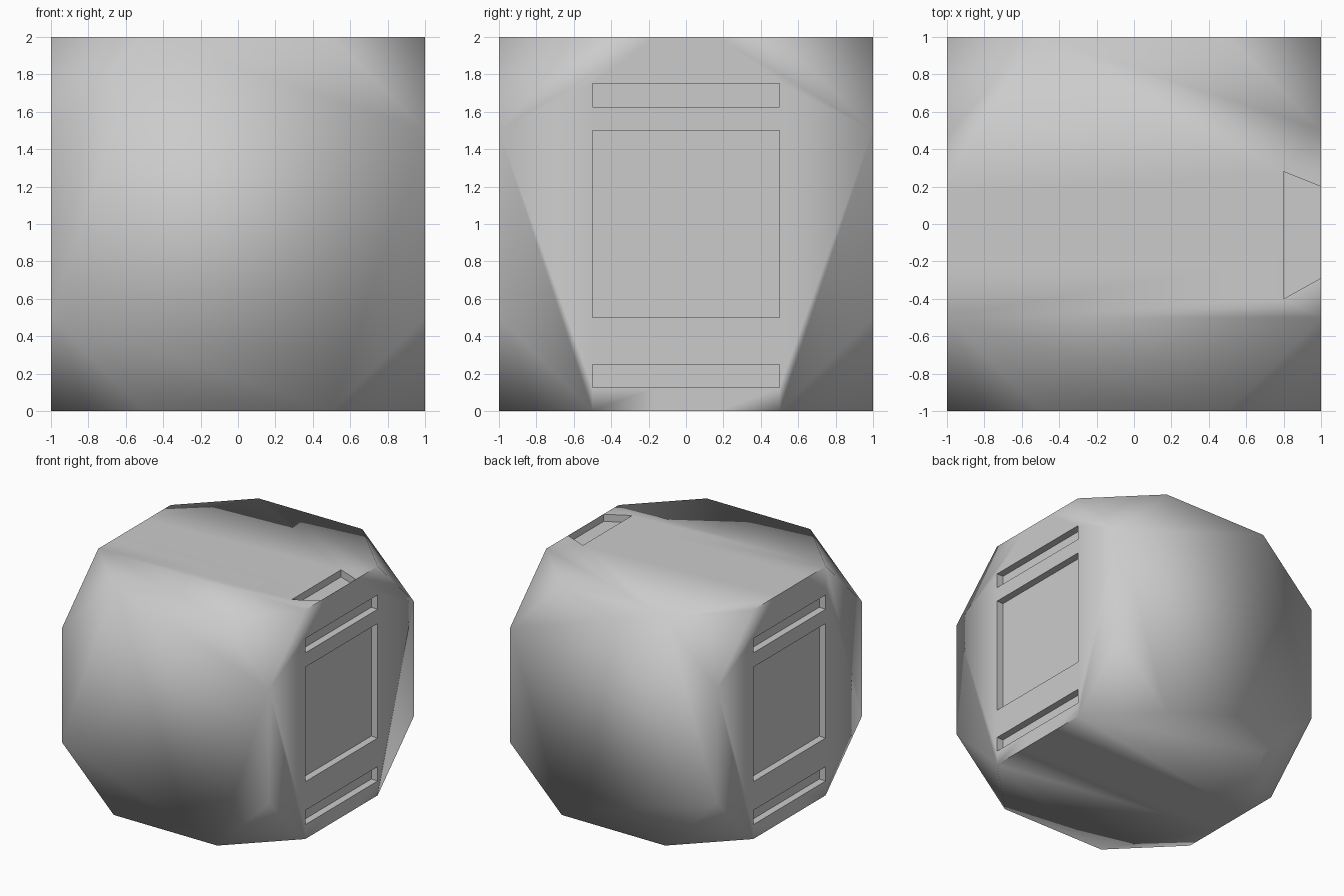
import bpy, bmesh, itertools

if "Cube" in bpy.data.objects:
    bpy.data.objects.remove(bpy.data.objects["Cube"])

DEPTH = 0.0625

# Crate body: cube with every corner cut back to 0.5 along its edges
bm = bmesh.new()
for axis in range(3):
    for s in itertools.product((-1, 1), repeat=3):
        p = list(s)
        p[axis] *= 0.5
        bm.verts.new((p[0], p[1], p[2] + 1))
bmesh.ops.convex_hull(bm, input=bm.verts)
bmesh.ops.dissolve_limit(bm, angle_limit=0.02, verts=bm.verts, edges=bm.edges)

# Extra points along the side/top edges, which stay crisp in their middle
long_edges = [e for e in bm.edges
              if all(abs(v.co.x) > 0.99 and abs(v.co.z - 1) > 0.99 for v in e.verts)]
bmesh.ops.subdivide_edges(bm, edges=long_edges, cuts=2)
bm.normal_update()

# Support loops keep the sides, top and bottom flat under smooth shading
for test, width in ((lambda n: abs(n.x) > 0.99, 0.12),
                    (lambda n: n.z > 0.99, 0.3),
                    (lambda n: n.z < -0.99, 0.12)):
    faces = [f for f in bm.faces if test(f.normal) and f.calc_area() > 2]
    bmesh.ops.inset_individual(bm, faces=faces, thickness=width, use_even_offset=True)
mesh = bpy.data.meshes.new("crate_body")
bm.to_mesh(mesh)
bm.free()
body = bpy.data.objects.new("crate_body", mesh)
bpy.context.collection.objects.link(body)

# Cutter prisms: outline in plan, extruded between two heights
cut_bm = bmesh.new()


def prism(outline, z0, z1):
    face = cut_bm.faces.new([cut_bm.verts.new((x, y, z0)) for x, y in outline])
    new = bmesh.ops.extrude_face_region(cut_bm, geom=[face])["geom"]
    for v in new:
        if isinstance(v, bmesh.types.BMVert):
            v.co.z = z1


# Side panel and two slots on both sides
for side in (-1, 1):
    a, b = side * (1 - DEPTH), side * 1.2
    for z0, z1 in ((0.125, 0.25), (0.5, 1.5), (1.625, 1.75)):
        prism([(a, -0.5), (b, -0.5), (b, 0.5), (a, 0.5)], z0, z1)
# Shallow pocket at the edge of the top
prism([(0.8, -0.4), (0.998, -0.29), (0.998, 0.2), (0.8, 0.28)], 2 - DEPTH, 2.2)
bmesh.ops.recalc_face_normals(cut_bm, faces=cut_bm.faces)
cut_mesh = bpy.data.meshes.new("recess_cutter")
cut_bm.to_mesh(cut_mesh)
cut_bm.free()
cutter = bpy.data.objects.new("recess_cutter", cut_mesh)
cutter.hide_render = True
bpy.context.collection.objects.link(cutter)

mod = body.modifiers.new("recesses", 'BOOLEAN')
mod.operation = 'DIFFERENCE'
mod.solver = 'EXACT'
mod.object = cutter
bpy.context.view_layer.objects.active = body
body.select_set(True)
bpy.ops.object.modifier_apply(modifier=mod.name)
bpy.data.objects.remove(cutter)


# Smooth outer corners, crisp recess edges
def is_corner(v):
    c = sorted((abs(v.co.x), abs(v.co.y), abs(v.co.z - 1)))
    return abs(c[0] - 0.5) < 0.01 and c[1] > 0.999


bm = bmesh.new()
bm.from_mesh(body.data)
for f in bm.faces:
    f.smooth = True
for e in bm.edges:
    if len(e.link_faces) == 2 and e.calc_face_angle(0) > 0.5:
        e.smooth = all(is_corner(v) for v in e.verts)
bm.to_mesh(body.data)
bm.free()
